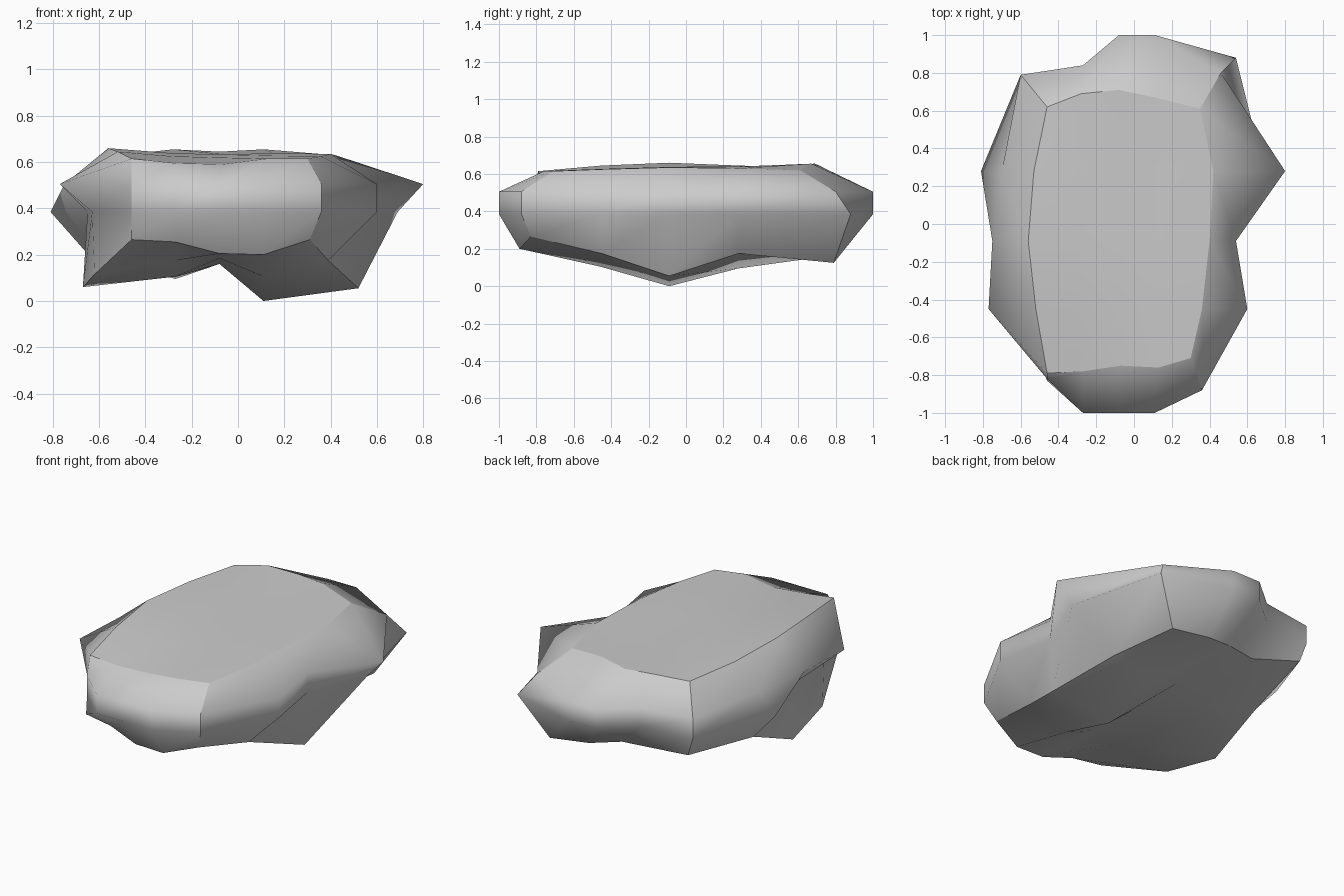
import bpy, bmesh

if "Cube" in bpy.data.objects:
    bpy.data.objects.remove(bpy.data.objects["Cube"])

# Rings run clockwise from the back-left corner, 4 segments per side
top_ring = [(-.46, .62), (-.28, .69), (-.08, .71), (.11, .67), (.35, .61), (.42, .28), (.40, -.09), (.36, -.45),
            (.30, -.71), (.13, -.76), (-.07, -.75), (-.27, -.78), (-.46, -.79), (-.52, -.45), (-.56, -.09), (-.53, .28)]
top_z = [.64, .66, .65, .66, .625, .635, .64, .63, .62, .62, .595, .60, .62, .65, .665, .65]
belly = [(-.60, .79), (-.27, .84), (-.08, 1), (.11, 1), (.46, .80), (.80, .28), (.54, -.09), (.60, -.45),
         (.36, -.88), (.11, -1), (-.08, -1), (-.27, -1), (-.46, -.82), (-.77, -.45), (-.75, -.09), (-.70, .28)]
lower_changes = {4: (.54, .88), 5: (.69, .28), 13: (-.63, -.45), 14: (-.65, -.09), 15: (-.81, .28)}
base_ring = [(-.56, .78, .27), (-.27, .71, .21), (-.08, .74, .21), (.11, .79, .17),
             (.38, .79, .13), (.38, .28, .18), (.52, -.09, .06), (.39, -.45, .18),
             (.31, -.83, .27), (.11, -.89, .205), (-.08, -.89, .21), (-.27, -.86, .26),
             (-.46, -.83, .27), (-.62, -.45, .12), (-.67, -.09, .065), (-.66, .28, .22)]
# Underside heights, back row to front row
under_z = [[.10, .17, .10], [.11, .165, .005], [.18, .19, .11]]

bm = bmesh.new()
rings = [
    [bm.verts.new((x, y, z)) for (x, y), z in zip(top_ring, top_z)],
    [bm.verts.new((x, y, .51)) for x, y in belly],
    [bm.verts.new((*lower_changes.get(i, p), .39)) for i, p in enumerate(belly)],
    [bm.verts.new(p) for p in base_ring],
]

# Side bands
for a, b in zip(rings, rings[1:]):
    for i in range(16):
        j = (i + 1) % 16
        bm.faces.new((a[i], a[j], b[j], b[i]))


def cap(ring, heights=None):
    """Fill a 16-point ring with a 4 x 4 patch."""
    g = [[None] * 5 for _ in range(5)]
    for k in range(4):
        g[0][k] = ring[k]
        g[k][4] = ring[4 + k]
        g[4][4 - k] = ring[8 + k]
        g[4 - k][0] = ring[12 + k]
    for r in range(1, 4):
        for c in range(1, 4):
            across = g[r][0].co.lerp(g[r][4].co, c / 4)
            along = g[0][c].co.lerp(g[4][c].co, r / 4)
            p = (across + along) / 2
            if heights:
                p = (-.27 + .19 * (c - 1), .28 - .37 * (r - 1), heights[r - 1][c - 1])
            g[r][c] = bm.verts.new(p)
    for r in range(4):
        for c in range(4):
            bm.faces.new((g[r][c], g[r][c + 1], g[r + 1][c + 1], g[r + 1][c]))


cap(rings[0])
cap(rings[3], under_z)
bmesh.ops.recalc_face_normals(bm, faces=bm.faces[:])

# Each of the six sides is smooth; the borders between sides are sharp
for f in bm.faces:
    f.smooth = True
borders = [rings[0] + rings[0][:1], rings[3] + rings[3][:1]]
borders += [[ring[i] for ring in rings] for i in (0, 4, 8, 12)]
for line in borders:
    for a, b in zip(line, line[1:]):
        bm.edges.get((a, b)).smooth = False

# Rock slab object
low = min(v.co.z for v in bm.verts)
bmesh.ops.translate(bm, verts=bm.verts[:], vec=(0, 0, -low))
mesh = bpy.data.meshes.new("rock_slab")
bm.to_mesh(mesh)
bm.free()
rock = bpy.data.objects.new("rock_slab", mesh)
bpy.context.collection.objects.link(rock)
